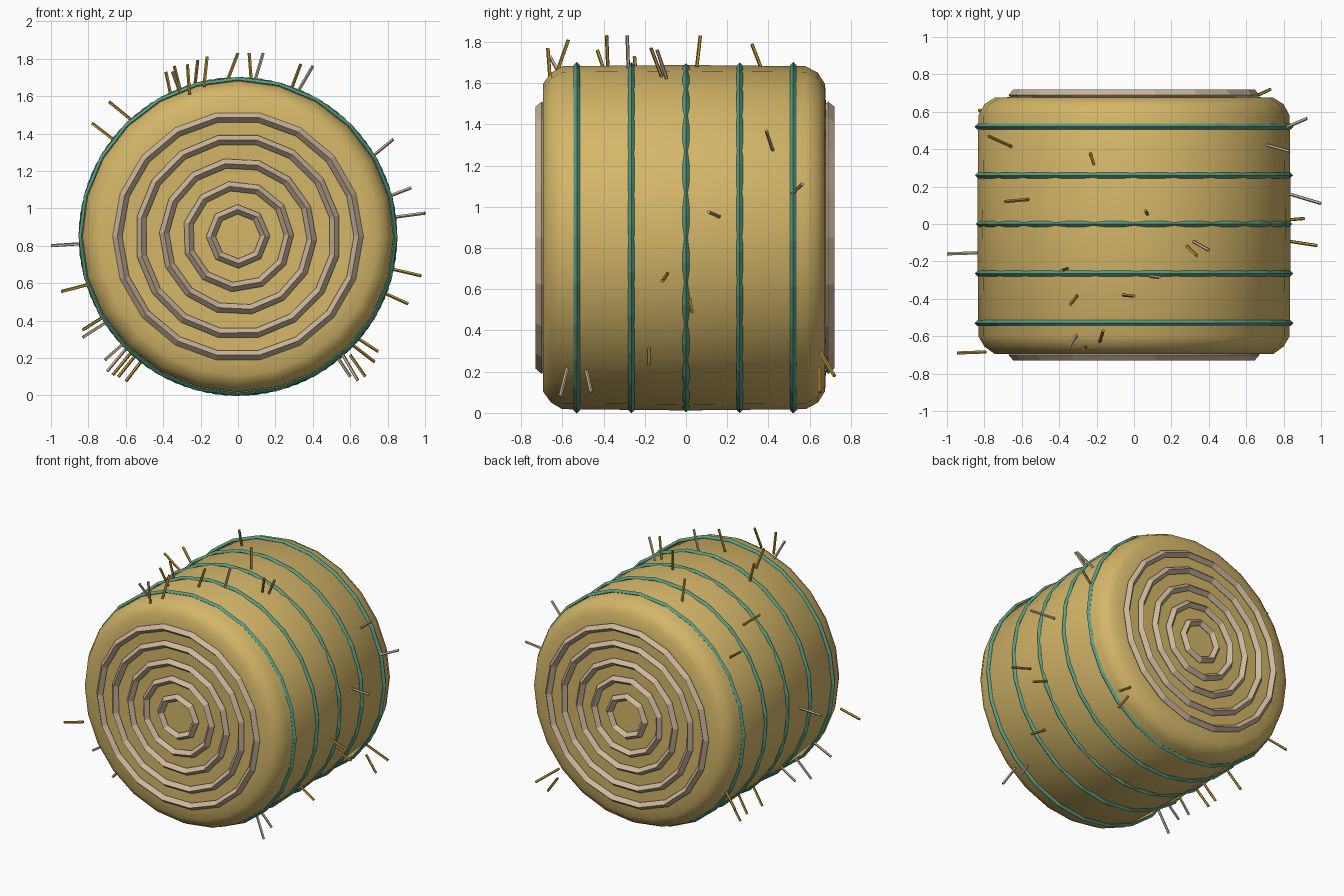
import bpy, math
from mathutils import Vector

if "Cube" in bpy.data.objects:
    bpy.data.objects.remove(bpy.data.objects["Cube"])

CZ = 0.85  # height of the bale axis


def material(name, rgb):
    m = bpy.data.materials.new(name)
    m.diffuse_color = (*rgb, 1)
    m.use_nodes = True
    m.node_tree.nodes["Principled BSDF"].inputs["Base Color"].default_value = m.diffuse_color
    return m


HAY = material("hay yellow", (0.66, 0.47, 0.14))
TWINE = material("twine green", (0.10, 0.34, 0.23))
PALE = material("pale straw", (0.60, 0.47, 0.33))
GOLD = material("golden straw", (0.50, 0.29, 0.04))


def make(name, verts, faces, mat, smooth=False):
    me = bpy.data.meshes.new(name)
    me.from_pydata(verts, [], faces)
    me.materials.append(mat)
    me.polygons.foreach_set("use_smooth", [smooth] * len(me.polygons))
    me.update()
    ob = bpy.data.objects.new(name, me)
    bpy.context.collection.objects.link(ob)
    return ob


def lathe(name, profile, n, mat, closed=False, smooth=False, phase=0.0):
    """Spin (radius, y) points round the bale axis."""
    verts, faces, k = [], [], len(profile)
    for i in range(n):
        a = 2 * math.pi * i / n + phase
        verts += [(r * math.cos(a), y, CZ + r * math.sin(a)) for r, y in profile]
    for i in range(n):
        j = (i + 1) % n
        for p in range(k if closed else k - 1):
            q = (p + 1) % k
            faces.append((i * k + p, i * k + q, j * k + q, j * k + p))
    if not closed:
        faces.append([i * k for i in range(n)])
        faces.append([i * k + k - 1 for i in reversed(range(n))])
    return make(name, verts, faces, mat, smooth)


def band(name, r, y, wr, wy, n, mat, smooth=False, phase=0.0):
    """Ring with a diamond cross-section."""
    prof = [(r + wr, y), (r, y + wy), (r - wr, y), (r, y - wy)]
    return lathe(name, prof, n, mat, True, smooth, phase)


# Rolled hay body with chamfered rims
lathe("hay_roll", [(0.62, -0.69), (0.745, -0.695), (0.80, -0.655), (0.832, -0.60),
                   (0.838, 0), (0.832, 0.58), (0.80, 0.64), (0.745, 0.675),
                   (0.62, 0.68)], 24, HAY, smooth=True)

# Twine bands round the bale
for i, y in enumerate((-0.53, -0.265, 0.0, 0.26, 0.52)):
    band(f"twine_band_{i + 1}", 0.837, y, 0.016, 0.016, 24, TWINE, phase=0.06 * i)

# Concentric straw coils on both ends
for side, y in (("front", -0.70), ("back", 0.69)):
    for i, (r, n) in enumerate(((0.645, 18), (0.525, 16), (0.395, 14), (0.272, 11), (0.145, 8))):
        band(f"{side}_coil_{i + 1}", r, y, 0.026, 0.03, n, PALE, phase=0.2 * i)


def straw(i, mat, tail, tip, r=0.009):
    """Thin five-sided stalk whose tail is sunk into the hay."""
    a, b = Vector(tail), Vector(tip)
    d = (b - a).normalized()
    a -= d * 0.02
    u = d.orthogonal().normalized()
    v = d.cross(u)
    ring = [(u * math.cos(t) + v * math.sin(t)) * r
            for t in (2 * math.pi * k / 5 for k in range(5))]
    verts = [a + o for o in ring] + [b + o for o in ring]
    faces = [(k, (k + 1) % 5, 5 + (k + 1) % 5, 5 + k) for k in range(5)]
    faces += [(4, 3, 2, 1, 0), (5, 6, 7, 8, 9)]
    make(f"loose_straw_{i}", verts, faces, mat)


# Loose stalks: tail and tip of each
golden = [
    ((-.36, -.24, 1.61), (-.385, -.25, 1.73)), ((-.31, -.39, 1.64), (-.34, -.43, 1.76)),
    ((-.26, -.66, 1.63), (-.27, -.67, 1.77)), ((-.18, -.62, 1.67), (-.165, -.57, 1.81)),
    ((-.23, .37, 1.66), (-.215, .32, 1.79)), ((-.05, -.38, 1.70), (0, -.385, 1.83)),
    ((.07, .055, 1.70), (.06, .07, 1.83)), ((.29, -.125, 1.65), (.335, -.17, 1.77)),
    ((-.58, .13, 1.48), (-.69, .12, 1.57)), ((-.67, .42, 1.37), (-.78, .47, 1.455)),
    ((-.81, -.685, .59), (-.945, -.69, .555)), ((-.72, .55, .42), (-.83, .61, .35)),
    ((-.58, .30, .22), (-.67, .32, .11)), ((-.56, 0, .20), (-.64, .02, .10)),
    ((-.52, .12, .18), (-.60, .14, .075)), ((.85, -.095, .67), (.98, -.115, .64)),
    ((.80, .02, .54), (.91, .03, .49)), ((.65, -.18, .30), (.75, -.18, .235)),
    ((.60, .66, .28), (.73, .72, .18)), ((.61, .65, .20), (.68, .65, .10)),
]
pale = [
    ((-.31, -.60, 1.62), (-.35, -.66, 1.73)), ((.09, -.28, 1.68), (.135, -.285, 1.83)),
    ((.33, -.10, 1.64), (.40, -.14, 1.76)), ((-.85, -.155, .81), (-1, -.16, .80)),
    ((-.72, -.50, .38), (-.83, -.52, .31)), ((-.62, -.25, .27), (-.71, -.27, .19)),
    ((-.60, -.45, .25), (-.70, -.47, .13)), ((.72, .42, 1.28), (.83, .39, 1.37)),
    ((.82, .52, 1.07), (.925, .565, 1.11)), ((.85, .155, .955), (1, .11, .975)),
    ((.57, -.58, .20), (.64, -.61, .08)), ((.54, -.48, .19), (.60, -.46, .10)),
]
for i, (tail, tip) in enumerate(golden):
    straw(i + 1, GOLD, tail, tip)
for i, (tail, tip) in enumerate(pale):
    straw(len(golden) + i + 1, PALE, tail, tip)
